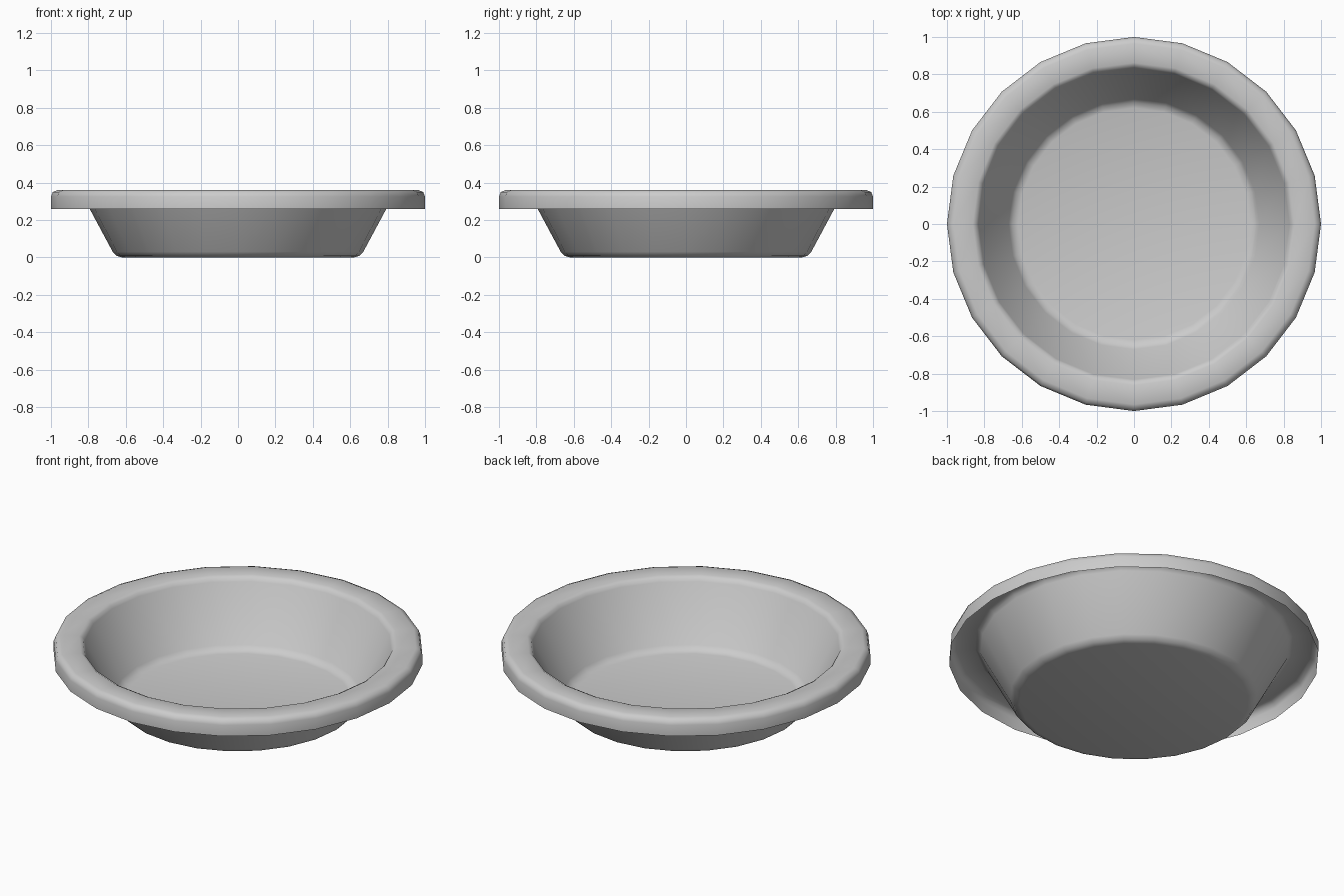
import bpy, bmesh, math

if "Cube" in bpy.data.objects:
    bpy.data.objects.remove(bpy.data.objects["Cube"])

SIDES = 24

# Half profile (radius, height): base edge, flared wall, rolled rim, hanging lip
profile = [
    (0.62, 0.0), (0.65, 0.008), (0.67, 0.03),
    (0.832, 0.332), (0.842, 0.35), (0.862, 0.36),
    (0.965, 0.36), (0.99, 0.35), (1.0, 0.325), (1.0, 0.26),
]

# Thin pressed-sheet dish: one ring of vertices per profile point
bm = bmesh.new()
rings = []
for r, z in profile:
    rings.append([
        bm.verts.new((r * math.cos(a), r * math.sin(a), z))
        for a in (2 * math.pi * i / SIDES for i in range(SIDES))
    ])

# Flat base and the bands between rings
bm.faces.new(rings[0])
for inner, outer in zip(rings, rings[1:]):
    for i in range(SIDES):
        j = (i + 1) % SIDES
        bm.faces.new((inner[i], outer[i], outer[j], inner[j]))

for f in bm.faces:
    f.smooth = True

mesh = bpy.data.meshes.new("pie_dish")
bm.to_mesh(mesh)
bm.free()
dish = bpy.data.objects.new("pie_dish", mesh)
bpy.context.collection.objects.link(dish)
